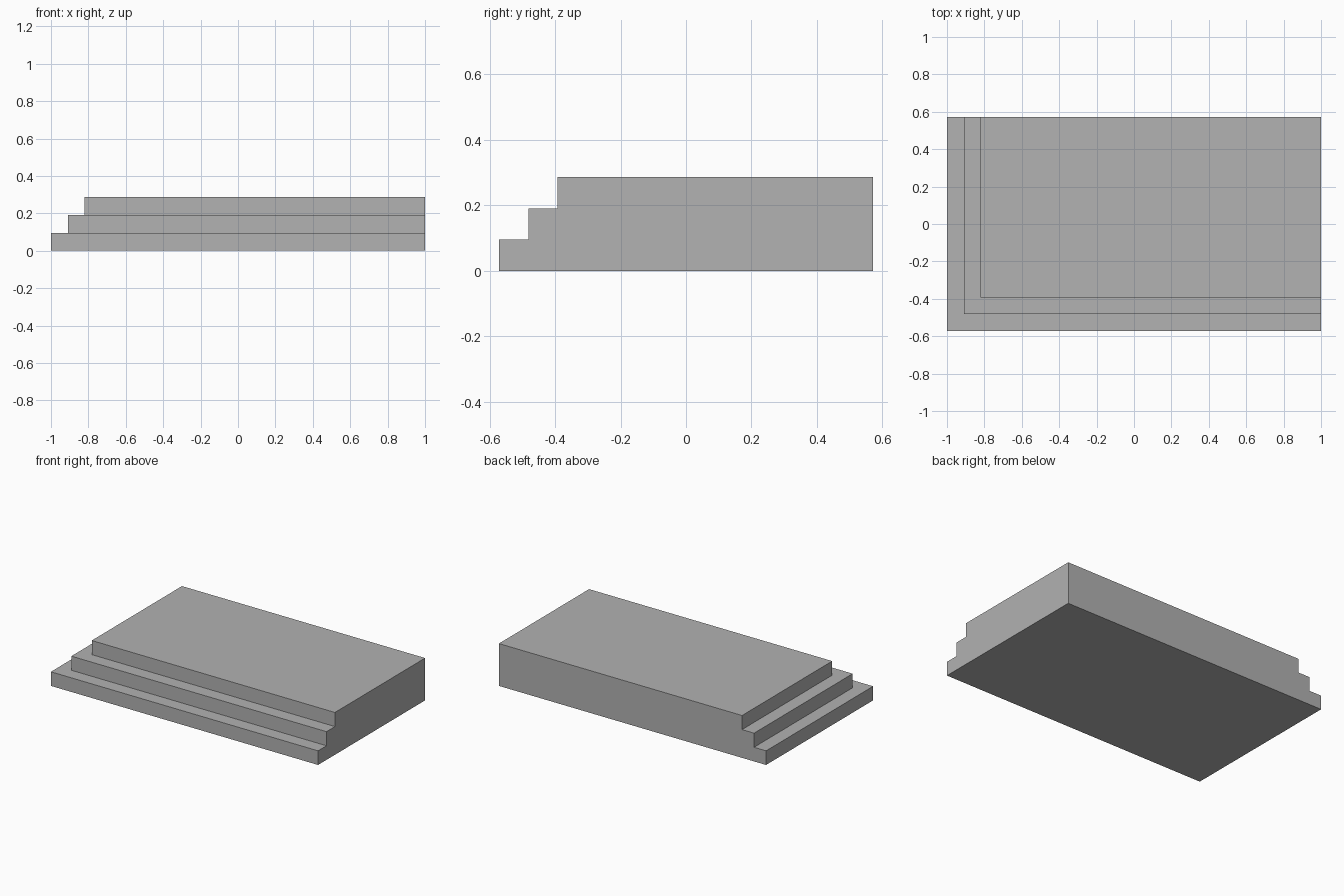
import bpy
import bmesh

cube = bpy.data.objects.get("Cube")
if cube:
    bpy.data.objects.remove(cube, do_unlink=True)

HALF_X, HALF_Y = 1.0, 0.572
TREAD, RISER, STEPS = 0.09, 0.0955, 3

# Single grey material
grey = bpy.data.materials.new("stone_grey")
grey.use_nodes = True
colour = (0.445, 0.445, 0.445, 1)
grey.diffuse_color = colour
grey.node_tree.nodes["Principled BSDF"].inputs["Base Color"].default_value = colour

# Stair profile as (inset, height) pairs
profile = []
for i in range(STEPS):
    profile += [(i * TREAD, i * RISER), (i * TREAD, (i + 1) * RISER)]

# Sweep the profile along the front and right sides with a mitred corner
bm = bmesh.new()
stations = [
    [bm.verts.new((HALF_X, -HALF_Y + d, z)) for d, z in profile],
    [bm.verts.new((-HALF_X + d, -HALF_Y + d, z)) for d, z in profile],
    [bm.verts.new((-HALF_X + d, HALF_Y, z)) for d, z in profile],
]
for a, b in zip(stations, stations[1:]):
    for i in range(len(profile) - 1):
        bm.faces.new((a[i], a[i + 1], b[i + 1], b[i]))

# Flat left end, back, top and underside
low = bm.verts.new((HALF_X, HALF_Y, 0))
high = bm.verts.new((HALF_X, HALF_Y, profile[-1][1]))
for end in (stations[0], stations[2]):
    bm.faces.new(end + [high, low])
bm.faces.new([s[-1] for s in stations] + [high])
bm.faces.new([s[0] for s in stations] + [low])
bmesh.ops.recalc_face_normals(bm, faces=bm.faces)

mesh = bpy.data.meshes.new("corner_steps")
bm.to_mesh(mesh)
bm.free()
mesh.materials.append(grey)
bpy.context.collection.objects.link(bpy.data.objects.new("corner_steps", mesh))
